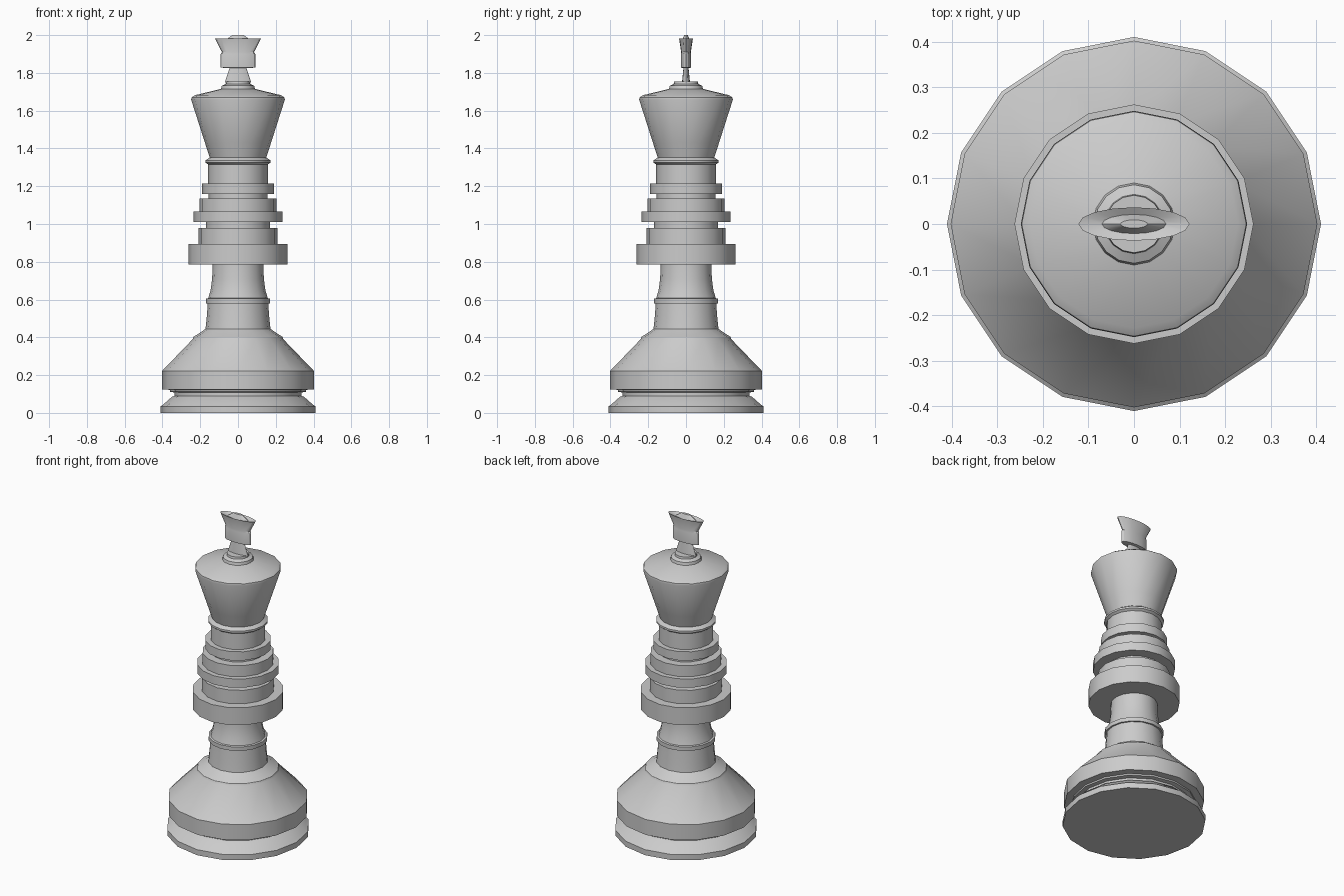
import bpy, bmesh
from math import cos, sin, pi, radians

SIDES = 16


def lathe(name, profile, flat=1.0, cap_bottom=False, cap_top=False):
    """Revolve (radius, height) points about z; flat squashes the depth."""
    bm = bmesh.new()
    rings = []
    for r, z in profile:
        rings.append([bm.verts.new((r * cos(2 * pi * i / SIDES),
                                    r * sin(2 * pi * i / SIDES) * flat, z))
                      for i in range(SIDES)])
    for a, b in zip(rings, rings[1:]):
        for i in range(SIDES):
            j = (i + 1) % SIDES
            bm.faces.new((a[i], a[j], b[j], b[i]))
    if cap_bottom:
        bm.faces.new(rings[0][::-1])
    if cap_top:
        bm.faces.new(rings[-1])
    mesh = bpy.data.meshes.new(name)
    bm.to_mesh(mesh)
    bm.free()
    obj = bpy.data.objects.new(name, mesh)
    bpy.context.collection.objects.link(obj)
    bpy.ops.object.select_all(action='DESELECT')
    obj.select_set(True)
    bpy.context.view_layer.objects.active = obj
    bpy.ops.object.shade_smooth_by_angle(angle=radians(30))
    return obj


# Foot with groove and sloping shoulder
lathe("base", [(0.41, 0), (0.41, 0.035), (0.395, 0.045), (0.35, 0.085),
               (0.335, 0.09), (0.335, 0.108), (0.36, 0.112), (0.36, 0.122),
               (0.402, 0.125), (0.402, 0.222), (0.24, 0.39), (0.235, 0.403),
               (0.20, 0.425), (0.172, 0.445)], cap_bottom=True)

# Slim stem with a narrow ring
lathe("stem", [(0.172, 0.445), (0.166, 0.50), (0.16, 0.58), (0.17, 0.58),
               (0.17, 0.605), (0.158, 0.607), (0.145, 0.65), (0.137, 0.71),
               (0.134, 0.785)])

# Stacked collar discs: (radius, bottom, top)
discs = [(0.262, 0.785, 0.895), (0.208, 0.895, 0.98), (0.17, 0.98, 1.01),
         (0.236, 1.01, 1.065), (0.205, 1.065, 1.135), (0.155, 1.135, 1.16),
         (0.19, 1.16, 1.215)]
collar = [(0.134, 0.785)]
for r, low, high in discs:
    collar += [(r, low), (r, high)]
lathe("collar", collar + [(0.158, 1.215)])

# Flared crown with sloping lid and button
lathe("crown", [(0.158, 1.215), (0.158, 1.315), (0.172, 1.325), (0.172, 1.337),
                (0.15, 1.352), (0.175, 1.43), (0.248, 1.658), (0.246, 1.67),
                (0.228, 1.682), (0.09, 1.715), (0.086, 1.732),
                (0.065, 1.742), (0.063, 1.755)], cap_top=True)

# Flattened finial: tapered foot, block and flared top
lathe("finial", [(0.07, 1.75), (0.045, 1.825), (0.092, 1.828), (0.092, 1.9),
                 (0.085, 1.91), (0.122, 1.982), (0.07, 1.972),
                 (0.03, 2.0)], flat=0.3, cap_top=True)
